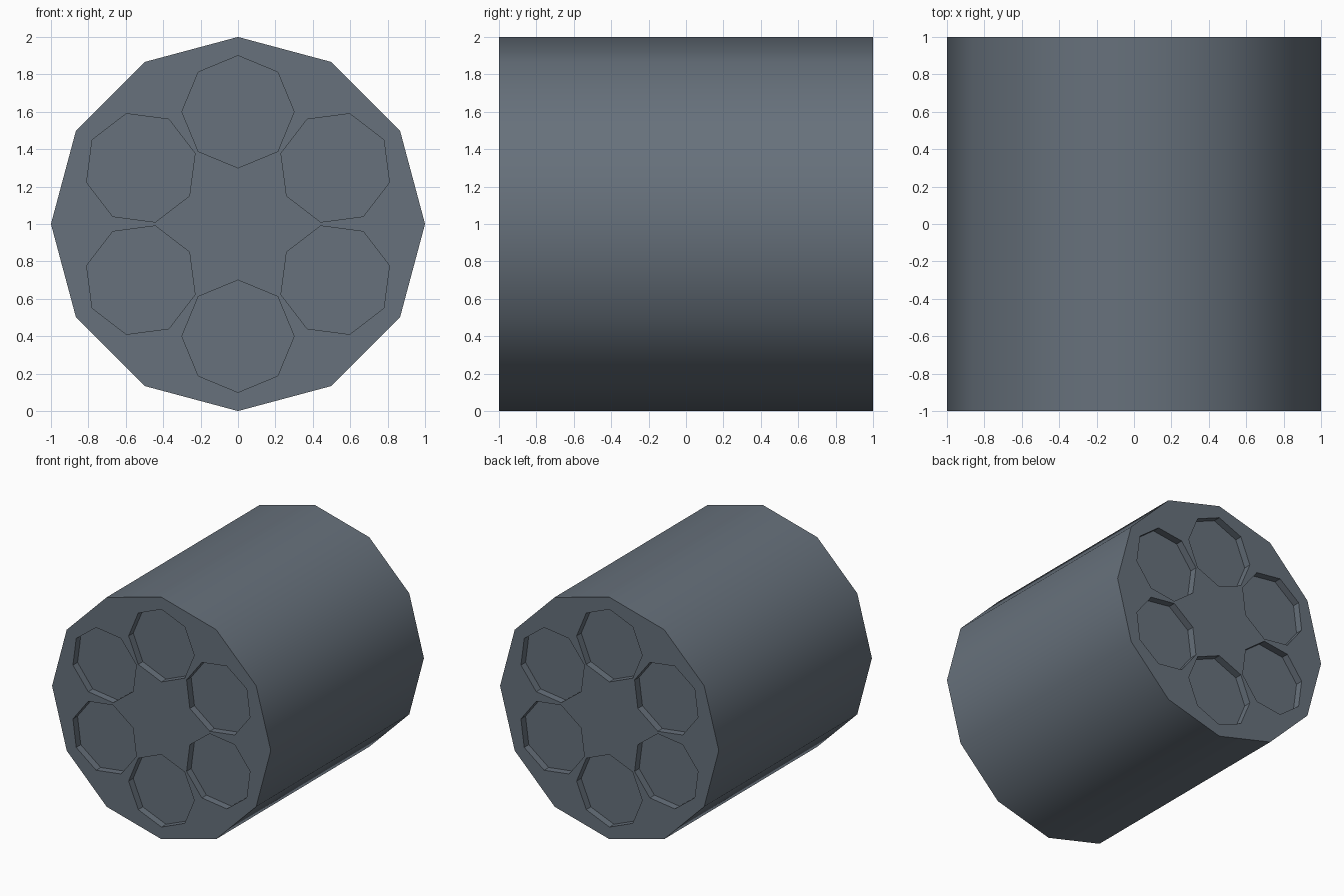
import bpy, bmesh, math

if "Cube" in bpy.data.objects:
    bpy.data.objects.remove(bpy.data.objects["Cube"])

DEPTH = 0.06          # recess depth of the chambers
mat = bpy.data.materials.new("slate grey")
mat.diffuse_color = (0.135, 0.165, 0.20, 1)
mat.use_nodes = True
mat.node_tree.nodes["Principled BSDF"].inputs["Base Color"].default_value = mat.diffuse_color

bm = bmesh.new()


def ring(cx, cz, r, n, y, start):
    """Closed polygon loop of vertices in the plane y."""
    return [bm.verts.new((cx + r * math.cos(start + 2 * math.pi * i / n), y,
                          cz + r * math.sin(start + 2 * math.pi * i / n)))
            for i in range(n)]


def loop_edges(vs):
    return [bm.edges.new((vs[i], vs[(i + 1) % len(vs)])) for i in range(len(vs))]


def bridge(a, b, smooth):
    n = len(a)
    for i in range(n):
        f = bm.faces.new((a[i], a[(i + 1) % n], b[(i + 1) % n], b[i]))
        f.smooth = smooth


# twelve-sided drum body
rims = [ring(0, 1, 1, 12, y, 0) for y in (-1, 1)]
bridge(rims[0], rims[1], True)

# end caps, each with six octagonal recesses
for rim, y in zip(rims, (-1, 1)):
    cap_edges = [bm.edges.get((rim[i], rim[(i + 1) % 12])) for i in range(12)]
    for e in cap_edges:
        e.smooth = False
    for k in range(6):
        a = math.radians(30 + 60 * k)
        cx, cz = 0.6 * math.cos(a), 1 + 0.6 * math.sin(a)
        outer = ring(cx, cz, 0.3, 8, y, a)
        inner = ring(cx, cz, 0.3, 8, y * (1 - DEPTH), a)
        cap_edges += loop_edges(outer)
        bridge(outer, inner, False)
        bm.faces.new(inner)
    bmesh.ops.triangle_fill(bm, edges=cap_edges, use_beauty=True,
                            normal=(0, y, 0))

bmesh.ops.recalc_face_normals(bm, faces=bm.faces)

mesh = bpy.data.meshes.new("chambered_drum")
bm.to_mesh(mesh)
bm.free()
mesh.materials.append(mat)
drum = bpy.data.objects.new("chambered_drum", mesh)
bpy.context.collection.objects.link(drum)
